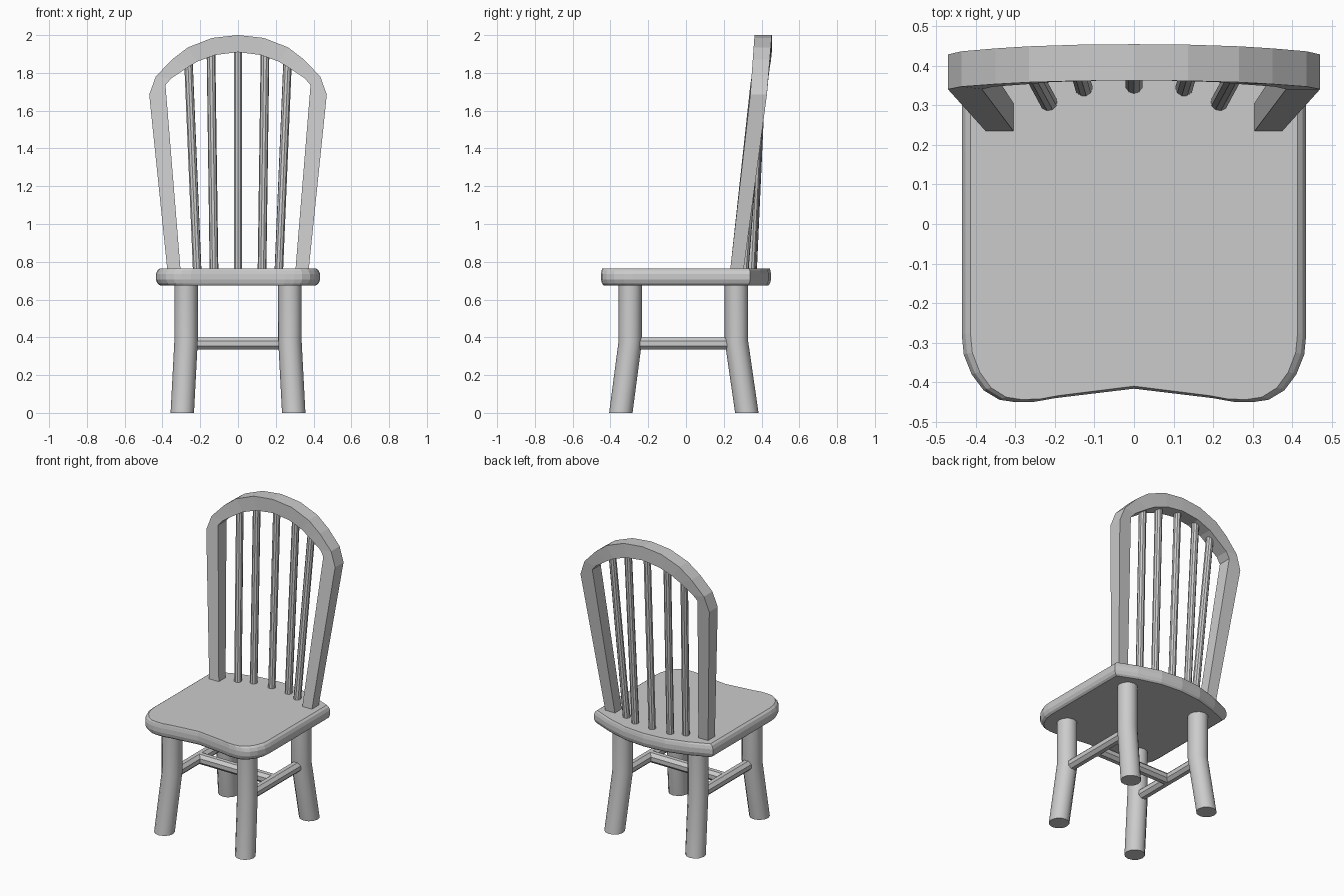
import bpy, bmesh, math
from mathutils import Vector

cube = bpy.data.objects.get("Cube")
if cube:
    bpy.data.objects.remove(cube, do_unlink=True)

wood = bpy.data.materials.new("pale_grey")
wood.use_nodes = True
GREY = (0.6, 0.6, 0.6, 1)
wood.diffuse_color = GREY
wood.node_tree.nodes["Principled BSDF"].inputs["Base Color"].default_value = GREY


def loft(name, rings, smooth=False):
    """Join matching rings of points into a closed, capped solid."""
    bm = bmesh.new()
    loops = [[bm.verts.new(p) for p in ring] for ring in rings]
    n = len(loops[0])
    for a, b in zip(loops, loops[1:]):
        for i in range(n):
            j = (i + 1) % n
            bm.faces.new((a[i], a[j], b[j], b[i]))
    bm.faces.new(loops[0][::-1])
    bm.faces.new(loops[-1])
    bmesh.ops.recalc_face_normals(bm, faces=bm.faces)
    mesh = bpy.data.meshes.new(name)
    bm.to_mesh(mesh)
    bm.free()
    mesh.materials.append(wood)
    obj = bpy.data.objects.new(name, mesh)
    bpy.context.collection.objects.link(obj)
    if smooth:
        bpy.ops.object.select_all(action='DESELECT')
        obj.select_set(True)
        bpy.context.view_layer.objects.active = obj
        bpy.ops.object.shade_smooth_by_angle(angle=math.radians(35))
    return obj


def rod(name, start, end, radius, sides):
    """Straight round bar between two points."""
    start, end = Vector(start), Vector(end)
    turn = (end - start).to_track_quat('Z', 'Y')
    ring = [turn @ Vector((radius * math.cos(a), radius * math.sin(a), 0))
            for a in (math.tau * (i + 0.5) / sides for i in range(sides))]
    return loft(name, [[p + c for p in ring] for c in (start, end)], smooth=True)


# Seat: outline with dipped front, bowed back and a rounded rim
half = [(0.2, -0.44), (0.25, -0.449), (0.3, -0.45), (0.34, -0.444), (0.38, -0.42),
        (0.41, -0.38), (0.43, -0.33), (0.435, -0.28), (0.435, 0.34),
        (0.3, 0.395), (0.15, 0.437)]
outline = [(0, -0.416)] + half + [(0, 0.45)] + [(-x, y) for x, y in reversed(half)]
rim = [(0.675, 0.95, 0.97), (0.685, 0.98, 0.987), (0.705, 1, 1),
       (0.735, 1, 1), (0.755, 0.98, 0.992), (0.765, 0.95, 0.985)]
loft("seat", [[(x * sx, y * sy, z) for x, y in outline] for z, sx, sy in rim])

# Legs: round, upright above and splayed below the bend
for side, sx in (("left", 1), ("right", -1)):
    for end, y_top, y_foot in (("front", -0.295, -0.345), ("rear", 0.267, 0.322)):
        path = [(0.295, y_foot, 0), (0.275, y_top, 0.38), (0.275, y_top, 0.69)]
        loft(f"{end}_{side}_leg",
             [[(sx * x + 0.062 * math.cos(math.tau * i / 12),
                y + 0.062 * math.sin(math.tau * i / 12), z) for i in range(12)]
              for x, y, z in path], smooth=True)
    rod(f"{side}_stretcher", (sx * 0.275, -0.29, 0.367), (sx * 0.275, 0.265, 0.367), 0.035, 8)
rod("cross_stretcher", (-0.275, -0.015, 0.367), (0.275, -0.015, 0.367), 0.035, 8)

# Back bow: square section, (outer x, outer z, inner x, inner z) up one side
side_path = [(0.374, 0.755, 0.304, 0.755), (0.47, 1.685, 0.384, 1.735),
             (0.436, 1.78, 0.355, 1.77), (0.35, 1.87, 0.265, 1.83),
             (0.265, 1.935, 0.215, 1.86), (0.137, 1.985, 0.12, 1.895)]
bow_path = ([(-a, b, -c, d) for a, b, c, d in side_path] + [(0, 2, 0, 1.91)]
            + side_path[::-1])


def bow_y(z):
    """Front and back depth of the leaning bow at a given height."""
    t = (z - 0.765) / 0.915
    if t < 1:
        return 0.235 + 0.105 * t, 0.306 + 0.122 * t
    return 0.34 + 0.065 * (t - 1), 0.428 + 0.075 * (t - 1)


rings = []
for ox, oz, ix, iz in bow_path:
    front, back = bow_y(oz)
    rings.append([(ox, front, oz), (ox, back, oz), (ix, back, iz), (ix, front, iz)])
loft("back_bow", rings)

# Spindles: fan out from the seat to the bow
for name, x0, y0, x1, y1, z1 in (("middle", 0, 0.352, 0, 0.405, 1.93),
                                 ("inner", 0.127, 0.345, 0.143, 0.4, 1.91),
                                 ("outer", 0.216, 0.308, 0.262, 0.393, 1.85)):
    for side, sx in (("left", 1), ("right", -1)):
        if x0 or sx > 0:
            rod(f"{name}_{side}_spindle" if x0 else "middle_spindle",
                (sx * x0, y0, 0.75), (sx * x1, y1, z1), 0.023, 10)
